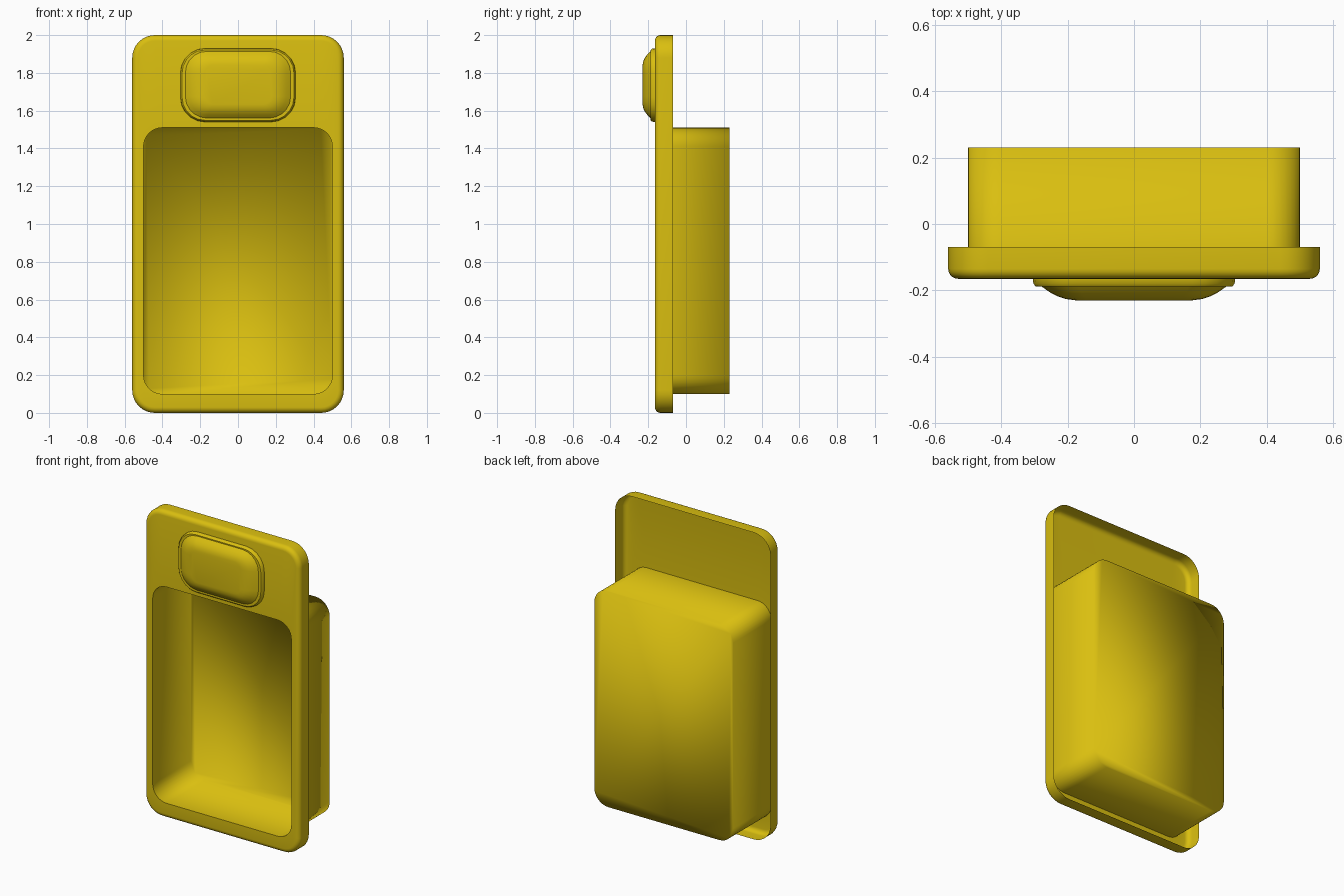
import bpy, bmesh
from math import cos, sin, pi, radians

if "Cube" in bpy.data.objects:
    bpy.data.objects.remove(bpy.data.objects["Cube"])

mat = bpy.data.materials.new("yellow_plastic")
mat.diffuse_color = (0.7, 0.52, 0.005, 1)
mat.use_nodes = True
mat.node_tree.nodes["Principled BSDF"].inputs["Base Color"].default_value = mat.diffuse_color


def rounded_rect(hw, z0, z1, r, y, seg):
    """Rounded rectangle loop in the xz plane, counter-clockwise from the front."""
    pts = []
    corners = [(hw - r, z0 + r), (hw - r, z1 - r), (-hw + r, z1 - r), (-hw + r, z0 + r)]
    for k, (cx, cz) in enumerate(corners):
        for i in range(seg + 1):
            a = (k - 1 + i / seg) * pi / 2
            pts.append((cx + r * cos(a), y, cz + r * sin(a)))
    return pts


def loft(name, loops, cap, angle, seg=8):
    """Skin a stack of rounded rectangles (half width, z0, z1, radius, y)."""
    bm = bmesh.new()
    rings = [[bm.verts.new(p) for p in rounded_rect(*l, seg)] for l in loops]
    n = len(rings[0])
    for a, b in zip(rings, rings[1:]):
        for i in range(n):
            j = (i + 1) % n
            bm.faces.new((a[i], a[j], b[j], b[i]))
    if cap:
        bm.faces.new(rings[-1])
    me = bpy.data.meshes.new(name)
    bm.to_mesh(me)
    bm.free()
    ob = bpy.data.objects.new(name, me)
    bpy.context.collection.objects.link(ob)
    me.materials.append(mat)
    bpy.ops.object.select_all(action='DESELECT')
    ob.select_set(True)
    bpy.context.view_layer.objects.active = ob
    bpy.ops.object.shade_smooth_by_angle(angle=radians(angle))
    return ob


FRONT, RIM, BACK = -0.165, -0.07, 0.23

# Face plate: open-backed skirt, rounded front edge, flat front around the opening
B = 0.03
plate = [(0.56, 0, 2, 0.12, RIM)]
for i in range(6):
    a = i / 5 * pi / 2
    d = B * (1 - cos(a))
    plate.append((0.56 - d, d, 2 - d, 0.12 - d, FRONT + B - B * sin(a)))
plate.append((0.5, 0.1, 1.51, 0.1, FRONT))
loft("face_plate", plate, False, 35)

# Recessed tray: thin pocket, softly shaded where the walls meet the floor
loft("recessed_tray", [(0.5, 0.1, 1.51, 0.1, FRONT), (0.5, 0.1, 1.51, 0.1, BACK)], True, 120)

# Button collar: low rim around the button
loft("button_collar", [(0.305, 1.54, 1.93, 0.13, FRONT),
                       (0.303, 1.542, 1.928, 0.128, -0.18),
                       (0.296, 1.549, 1.921, 0.121, -0.188)], True, 35, 5)

# Button: shallow pillow
button = []
for d, y in [(0, -0.187), (0.025, -0.205), (0.05, -0.218), (0.075, -0.226), (0.105, -0.23)]:
    e = d * 0.7
    button.append((0.28 - d, 1.56 + e, 1.915 - e, 0.115 - d * 0.7, y))
loft("button", button, True, 50, 5)
